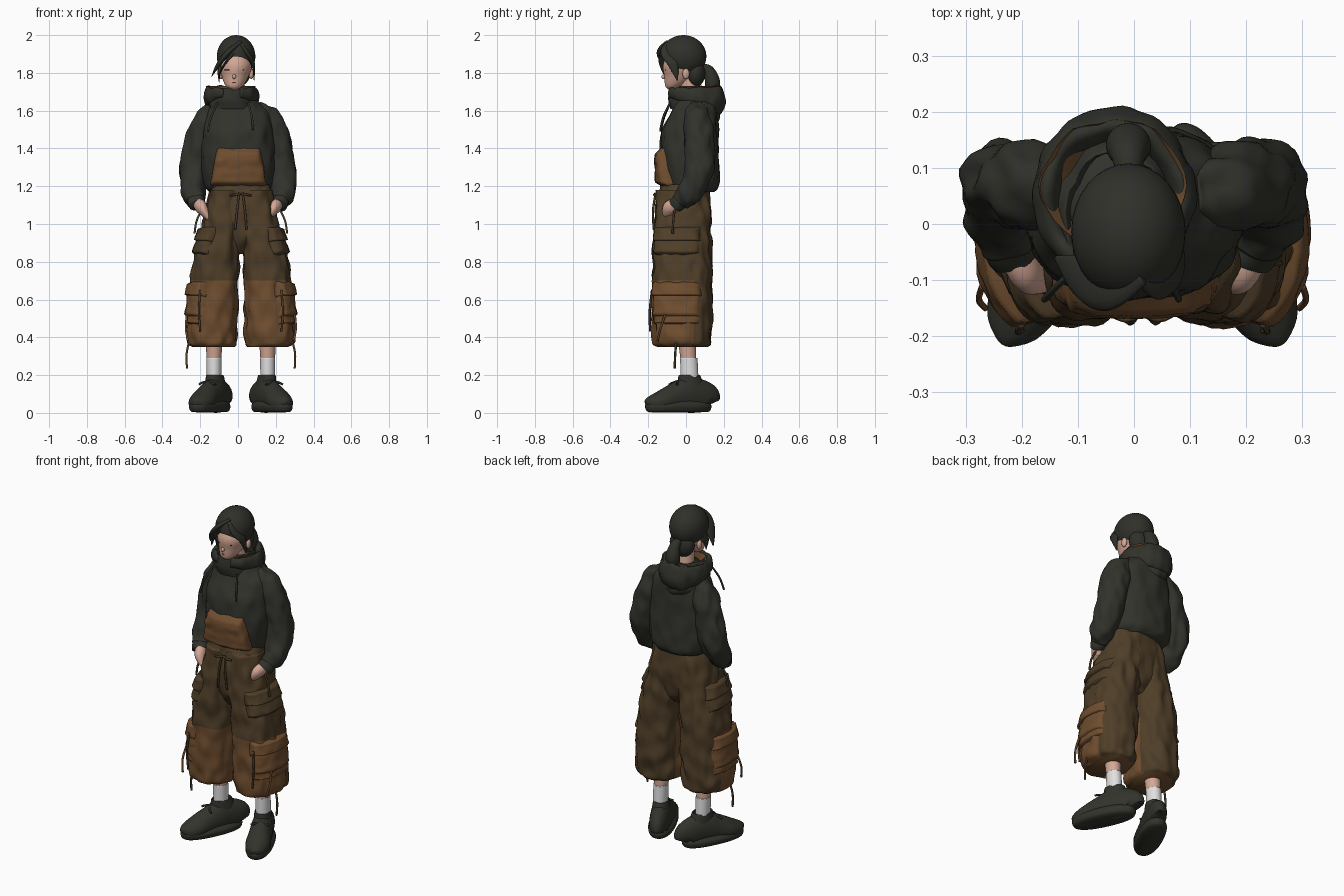
import bpy, bmesh, math
from mathutils import Vector, Matrix, noise

if "Cube" in bpy.data.objects:
    bpy.data.objects.remove(bpy.data.objects["Cube"])


def material(name, red, green, blue):
    mat = bpy.data.materials.new(name)
    mat.use_nodes = True
    mat.diffuse_color = (red, green, blue, 1)
    shader = mat.node_tree.nodes["Principled BSDF"]
    shader.inputs["Base Color"].default_value = mat.diffuse_color
    shader.inputs["Roughness"].default_value = .9
    return mat


HOODIE = material("charcoal cloth", .032, .032, .025)
HAIR = material("dark hair", .029, .03, .023)
SHOE = material("charcoal shoe", .032, .033, .025)
PANTS = material("dark brown cloth", .078, .048, .021)
TAN = material("warm brown cloth", .16, .075, .028)
SKIN = material("skin", .66, .39, .3)
WHITE = material("white sock", .75, .75, .75)
LIP = material("lip", .36, .13, .1)
X, Y, Z = Matrix.Identity(3)
HEAD_X, BODY_X = -.01, .015  # middle of the head and of the lower body


def finish(name, bm, mats, rule=None, matrix=None):
    bmesh.ops.recalc_face_normals(bm, faces=bm.faces)
    for face in bm.faces:
        face.smooth = True
        if rule:
            face.material_index = rule(face.calc_center_median())
    mesh = bpy.data.meshes.new(name)
    bm.to_mesh(mesh)
    bm.free()
    for mat in mats:
        mesh.materials.append(mat)
    ob = bpy.data.objects.new(name, mesh)
    bpy.context.collection.objects.link(ob)
    if matrix:
        ob.matrix_world = matrix


def smooth_key(keys, t):
    """Smooth interpolation through key tuples, t from 0 to 1."""
    last = len(keys) - 1
    i = min(int(t * last), last - 1)
    f = t * last - i
    before, start, end, after = (keys[max(0, min(last, i + k))] for k in (-1, 0, 1, 2))
    return [q + f / 2 * (r - p + f * (2*p - 5*q + 4*r - s + f * (3*(q - r) + s - p)))
            for p, q, r, s in zip(before, start, end, after)]


def oval(angle, power):
    c, s = math.cos(angle), math.sin(angle)
    return math.copysign(abs(c) ** (2 / power), c), math.copysign(abs(s) ** (2 / power), s)


def loft(name, keys, mats, sides=32, steps=40, power=2, wrinkle=0, ref=None, caps=True, rule=None, matrix=None):
    """Skin ovals (x, y, z, rx[, ry]); level ones, or square to the path if ref is given."""
    keys = [key if len(key) == 5 else (*key, key[-1]) for key in keys]
    bm = bmesh.new()
    rings = []
    for j in range(steps + 1):
        t = j / steps
        x, y, z, rx, ry = smooth_key(keys, t)
        centre, u, v = Vector((x, y, z)), X, Y
        if ref:
            ahead, behind = smooth_key(keys, min(1, t + .02)), smooth_key(keys, max(0, t - .02))
            along = (Vector(ahead[:3]) - Vector(behind[:3])).normalized()
            u = (ref - along * ref.dot(along)).normalized()
            v = along.cross(u)
        ring = []
        for k in range(sides):
            a, b = oval(math.tau * k / sides, power)
            offset = u * a * max(rx, .001) + v * b * max(ry, .001)
            point = centre + offset
            cell = Vector((point.x * 2, point.y * 2, point.z)) * 11
            point += offset.normalized() * wrinkle * noise.noise(cell)
            ring.append(bm.verts.new(point))
        rings.append(ring)
    for low, high in zip(rings, rings[1:]):
        for k in range(sides):
            bm.faces.new((low[k], low[k - 1], high[k - 1], high[k]))
    if caps:
        bm.faces.new(rings[0])
        bm.faces.new(rings[-1])
    finish(name, bm, mats, rule, matrix)


def patch(name, keys, side, middle, spread, bottom, top, height, mat, taper=0, cells=20):
    """Raised cloth panel that follows a level loft around a middle angle."""
    bm = bmesh.new()
    grid = []
    for j in range(cells + 1):
        v = j / cells
        z = bottom + (top - bottom) * v
        low, high = next((a, b) for a, b in zip(keys, keys[1:]) if a[2] <= z <= b[2])
        f = (z - low[2]) / (high[2] - low[2])
        x, y, z, rx, ry = (a + (b - a) * f for a, b in zip(low, high))
        row = []
        for i in range(cells + 1):
            u = i / cells
            c, s = oval(math.radians(middle + spread * (2 * u - 1) * (1 - taper * v)), 2.4)
            edge = min(1, 7 * min(u, 1 - u, v, 1 - v))
            bump = height * edge * (1.25 - v / 2) - .004 * (1 - edge)
            point = Vector((x + c * (rx + bump), y + s * (ry + bump), z))
            point += Vector((c, s, 0)) * .006 * noise.noise(point * 25)
            if side < 0:
                point.x = 2 * BODY_X - point.x
            row.append(bm.verts.new(point))
        grid.append(row)
    for low, high in zip(grid, grid[1:]):
        for i in range(cells):
            bm.faces.new((low[i], low[i + 1], high[i + 1], high[i]))
    finish(name, bm, [mat])


def ball(name, centre, scale, mat, cut=None):
    bm = bmesh.new()
    bmesh.ops.create_uvsphere(bm, u_segments=32, v_segments=20, radius=1)
    bmesh.ops.transform(bm, matrix=Matrix.LocRotScale(Vector(centre), None, Vector(scale)), verts=bm.verts)
    if cut:
        bmesh.ops.bisect_plane(bm, geom=bm.verts[:] + bm.edges[:] + bm.faces[:],
                               plane_co=cut[0], plane_no=cut[1], clear_inner=True)
    finish(name, bm, [mat])


def cord(name, start, end, mat, radius=.006, bow=.01):
    """Thin cord that bows away from the body."""
    start, end = Vector(start), Vector(end)
    middle = (start + end) / 2
    middle += Vector((middle.x, middle.y, 0)).normalized() * bow
    loft(name, [(*p, radius) for p in (start, middle, end)], [mat], sides=6, steps=12, ref=X + Y / 2)


def lock(name, width, *points):
    """Flat tapering strand of hair."""
    keys = [(*p, width * f, width * f * .35) for p, f in zip(points, (.7, 1, .8, .1))]
    loft(name, keys, [HAIR], sides=14, ref=Y)


def hood_arc(name, start, end, z, reach, size):
    """Rolled cloth around the neck, thicker toward the back."""
    keys = []
    for k in range(13):
        a = math.radians(start + (end - start) * k / 12)
        back = (1 + math.sin(a)) / 2
        keys.append((reach * math.cos(a) - .035, .045 + reach * 1.1 * math.sin(a), z - .04 * back,
                     size * (.4 + back), size * (.3 + back / 4)))
    loft(name, keys, [HOODIE], steps=60, ref=Z, wrinkle=.012)


# Head, face and neck
loft("neck", [(-.015, .03, 1.6, .05), (HEAD_X, .01, 1.8, .045)], [SKIN])
loft("head", [(-.02, -.08, 1.71, .01), (-.02, -.065, 1.73, .044), (-.015, -.035, 1.78, .07, .08),
              (HEAD_X, -.02, 1.85, .086, .1), (HEAD_X, -.015, 1.95, .06)], [SKIN])
ball("nose", (-.02, -.116, 1.78), (.01, .014, .013), SKIN)
ball("mouth", (-.02, -.105, 1.75), (.016, .009, .005), LIP)
for s, side in ((1, "left"), (-1, "right")):
    inner = HEAD_X + s * .015 - .01
    cord(side + "_eyelashes", (inner, -.11, 1.815), (inner + s * .037, -.105, 1.815), HAIR, .003, .004)
    ball(side + "_ear", (HEAD_X + s * .08, 0, 1.795), (.013, .018, .028), SKIN)

# Hair cap with slanted hairline, nape, swept locks and tied tail
ball("hair_cap", (HEAD_X, -.014, 1.887), (.102, .122, .113), HAIR, ((0, -.12, 1.875), (0, .75, 1)))
ball("nape_hair", (HEAD_X, .05, 1.8), (.076, .052, .075), HAIR)
lock("right_fringe", .045, (.01, -.08, 1.96), (-.05, -.11, 1.91), (-.1, -.09, 1.85), (-.14, -.06, 1.78))
lock("right_forelock", .02, (.01, -.1, 1.93), (-.045, -.125, 1.88), (-.08, -.12, 1.83), (-.1, -.11, 1.78))
lock("left_fringe", .035, (.01, -.08, 1.96), (.045, -.1, 1.91), (.08, -.07, 1.85), (.085, -.045, 1.76))
lock("right_side_lock", .03, (-.09, -.04, 1.87), (-.095, -.04, 1.83), (-.1, -.05, 1.8), (-.1, -.05, 1.75))
loft("tied_tail", [(HEAD_X, .08, 1.83, .02), (HEAD_X, .12, 1.81, .03), (HEAD_X, .14, 1.75, .04),
                   (HEAD_X, .13, 1.7, .03), (0, .12, 1.65, .01)], [HAIR], ref=X)

# Hoodie body, front pouch, collar and dropped hood
torso = [(0, .03, 1.17, .15, .12), (0, .03, 1.21, .18, .145), (0, .02, 1.34, .195, .155),
         (0, .02, 1.48, .185, .15), (0, .04, 1.58, .17, .125), (-.015, .05, 1.64, .13, .11),
         (-.025, .045, 1.69, .1, .1)]
loft("hoodie_body", torso, [HOODIE], sides=64, steps=60, power=2.3, wrinkle=.01)
patch("front_pouch", torso, 1, -89, 53, 1.188, 1.405, .038, TAN, taper=.4)
loft("collar", [(-.03, .04, 1.61, .125), (-.035, .03, 1.66, .115, .125), (-.035, .02, 1.72, .09, .11),
                (-.035, .02, 1.69, .08, .1)], [HOODIE], wrinkle=.012, caps=False)
loft("hood_lining", [(-.035, .05, 1.66, .07, .08), (-.035, .07, 1.73, .128, .115)], [TAN], wrinkle=.01, caps=False)
hood_arc("dropped_hood", -70, 250, 1.695, .12, .055)
hood_arc("hood_fold", 20, 160, 1.63, .11, .03)
cord("right_hood_cord", (-.11, -.085, 1.64), (-.16, -.135, 1.49), HOODIE)
cord("left_hood_cord", (.055, -.085, 1.64), (.08, -.135, 1.5), HOODIE)

leg = [(BODY_X + x, -.02, z, rx, ry) for x, z, rx, ry in (
    (.145, .35, .108, .128), (.15, .38, .128, .15), (.15, .5, .13, .158),
    (.13, .8, .122, .155), (.09, 1, .11, .148), (.065, 1.18, .1, .135))]
loft("trouser_hips", [(BODY_X, -.01, .84, .07, .08), (BODY_X, -.015, .93, .13, .135),
                      (BODY_X, -.015, 1.1, .168, .145), (BODY_X, -.005, 1.21, .15, .125)],
     [PANTS], sides=64, power=2.6, wrinkle=.014)

for s, side in ((1, "left"), (-1, "right")):
    def mirrored(keys, middle=0):
        return [(middle + s * (key[0] - middle), *key[1:]) for key in keys]

    # Sleeves, cuffs and hands resting in the trouser pockets
    loft(side + "_sleeve", mirrored([(.09, .055, 1.61, .045), (.155, .06, 1.555, .07), (.2, .07, 1.45, .077),
                                     (.23, .07, 1.29, .076), (.24, .02, 1.175, .065), (.225, -.03, 1.12, .05)]),
         [HOODIE], sides=40, steps=50, ref=X, wrinkle=.016)
    loft(side + "_cuff", mirrored([(.235, -.015, 1.14, .046), (.21, -.055, 1.1, .042)]),
         [HOODIE], ref=X, wrinkle=.012)
    loft(side + "_hand", mirrored([(.21, -.05, 1.11, .03), (.19, -.085, 1.08, .03, .04), (.15, -.1, 1.02, .01, .02)]),
         [SKIN], ref=X)

    # Wide trouser leg with cargo pockets
    loft(side + "_trouser_leg", mirrored(leg, BODY_X), [PANTS, TAN], sides=56, steps=60, power=2.4, wrinkle=.018,
         rule=lambda c: int(c.z < .69 and c.y < .04))
    for part, bottom, top, height, mat in (
            ("hip_pocket", .835, .96, .016, PANTS), ("hip_pocket_flap", .905, .985, .024, PANTS),
            ("cargo_pocket", .5, .66, .018, TAN), ("cargo_flap", .615, .695, .024, TAN),
            ("lower_band", .47, .535, .012, TAN)):
        patch(f"{side}_{part}", leg, s, -18, 57, bottom, top, height, mat)

    # Hanging cords on the trousers
    for part, start, end, mat in (
            ("hem_cord", (.285, -.05, .39), (.3, -.06, .235), PANTS),
            ("front_strap", (.23, -.18, .65), (.23, -.19, .43), PANTS),
            ("side_strap", (.3, -.11, .52), (.295, -.15, .38), TAN),
            ("pocket_cord", (.22, -.06, 1.08), (.26, -.07, .95), PANTS),
            ("waist_cord", (.025, -.16, 1.165), (.045, -.17, .97), PANTS),
            ("waist_bow", (.015, -.16, 1.16), (.07, -.16, 1.15), PANTS)):
        cord(f"{side}_{part}", *mirrored([start, end], BODY_X), mat)

    # Lower leg, sock and chunky shoe turned outward
    ankle = BODY_X + s * .142
    loft(side + "_shin", [(ankle, .015, .25, .036, .04), (ankle, 0, .45, .05)], [SKIN])
    loft(side + "_sock", [(ankle, .02, .14, .038, .048), (ankle, .015, .29, .04, .046)], [WHITE])
    place = Matrix.Translation(X * (BODY_X + s * .146)) @ Matrix.Rotation(s * math.radians(25), 4, 'Z')
    loft(side + "_shoe_upper", [(0, y, tall / 2, wide, tall / 2) for y, wide, tall in (
        (.14, .03, .1), (.12, .05, .16), (.02, .06, .19), (-.06, .063, .16),
        (-.14, .068, .12), (-.2, .05, .09), (-.225, .02, .07))], [SHOE], ref=X, matrix=place)
    loft(side + "_shoe_sole", [(0, -.045, z, wide, wide + .113) for z, wide in (
        (.004, .056), (.014, .07), (.04, .075), (.066, .055))], [SHOE], sides=48, power=2.3, matrix=place)
    loft(side + "_shoe_collar", [(0, .03, .13, .052, .078), (0, .02, .198, .043, .06), (0, .025, .18, .036, .05)],
         [SHOE], matrix=place)
    for d in (-1, 1):
        for i in range(4):
            y, z = -.05 - .024 * i, .17 - .015 * i
            cord(f"{side}_lace", place @ Vector((0, y, z)), place @ Vector((d * .034, y, z - .02)), SHOE, bow=0)
        cord(side + "_lace_loop", place @ Vector((0, -.045, .17)), place @ Vector((d * .05, -.075, .15)), SHOE)
